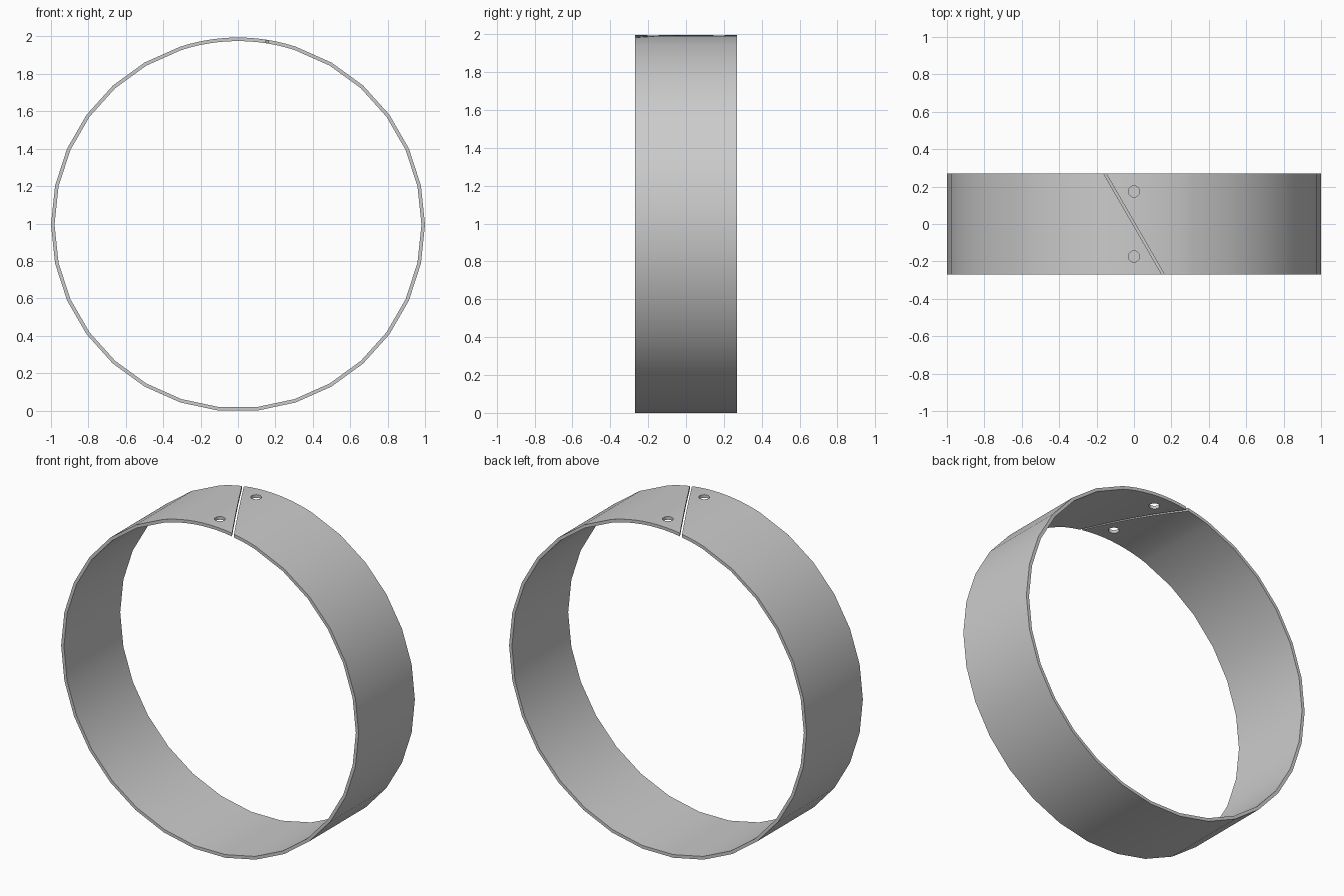
import bpy, bmesh
from math import sin, cos, radians, pi

if "Cube" in bpy.data.objects:
    bpy.data.objects.remove(bpy.data.objects["Cube"])

R_OUT, R_IN, HALF_W = 1.0, 0.981, 0.27
CZ = cos(radians(6))          # flat bottom facet rests on z = 0

# Band: 30-sided ring, finer around the cut at the top
angles = list(range(-18, 18, 3)) + list(range(18, 342, 12))
bm = bmesh.new()
section = [(R_OUT, -HALF_W), (R_OUT, HALF_W), (R_IN, HALF_W), (R_IN, -HALF_W)]
rings = [[bm.verts.new((r * sin(radians(a)), y, CZ + r * cos(radians(a))))
          for r, y in section] for a in angles]
for i, ring in enumerate(rings):
    nxt = rings[(i + 1) % len(rings)]
    for j in range(4):
        k = (j + 1) % 4
        bm.faces.new((ring[j], ring[k], nxt[k], nxt[j]))
bmesh.ops.recalc_face_normals(bm, faces=bm.faces)
mesh = bpy.data.meshes.new("split_ring_band")
bm.to_mesh(mesh)
bm.free()
band = bpy.data.objects.new("split_ring_band", mesh)
bpy.context.collection.objects.link(band)


def cut(cutter, name):
    """Subtract a cutter from the band and remove it."""
    cutter.name = name
    cutter.hide_render = True
    bpy.ops.object.select_all(action='DESELECT')
    band.select_set(True)
    bpy.context.view_layer.objects.active = band
    mod = band.modifiers.new(name, 'BOOLEAN')
    mod.operation = 'DIFFERENCE'
    mod.solver = 'EXACT'
    mod.object = cutter
    bpy.ops.object.modifier_apply(modifier=mod.name)
    bpy.data.objects.remove(cutter)


# Slanted slit through the top of the band
bpy.ops.mesh.primitive_cube_add(size=1, location=(0, 0, CZ + 1), rotation=(0, 0, pi / 6))
slit = bpy.context.object
slit.scale = (0.012, 0.8, 0.3)
bpy.context.view_layer.update()
cut(slit, "slit_cutter")

# Two round holes beside the slit
for y in (-0.174, 0.174):
    bpy.ops.mesh.primitive_cylinder_add(vertices=24, radius=0.03, depth=0.3,
                                        location=(0, y, CZ + 1))
    cut(bpy.context.object, "hole_cutter")

# Smooth band with crisp edges
bpy.ops.object.select_all(action='DESELECT')
band.select_set(True)
bpy.context.view_layer.objects.active = band
bpy.ops.object.shade_smooth_by_angle(angle=radians(30))
